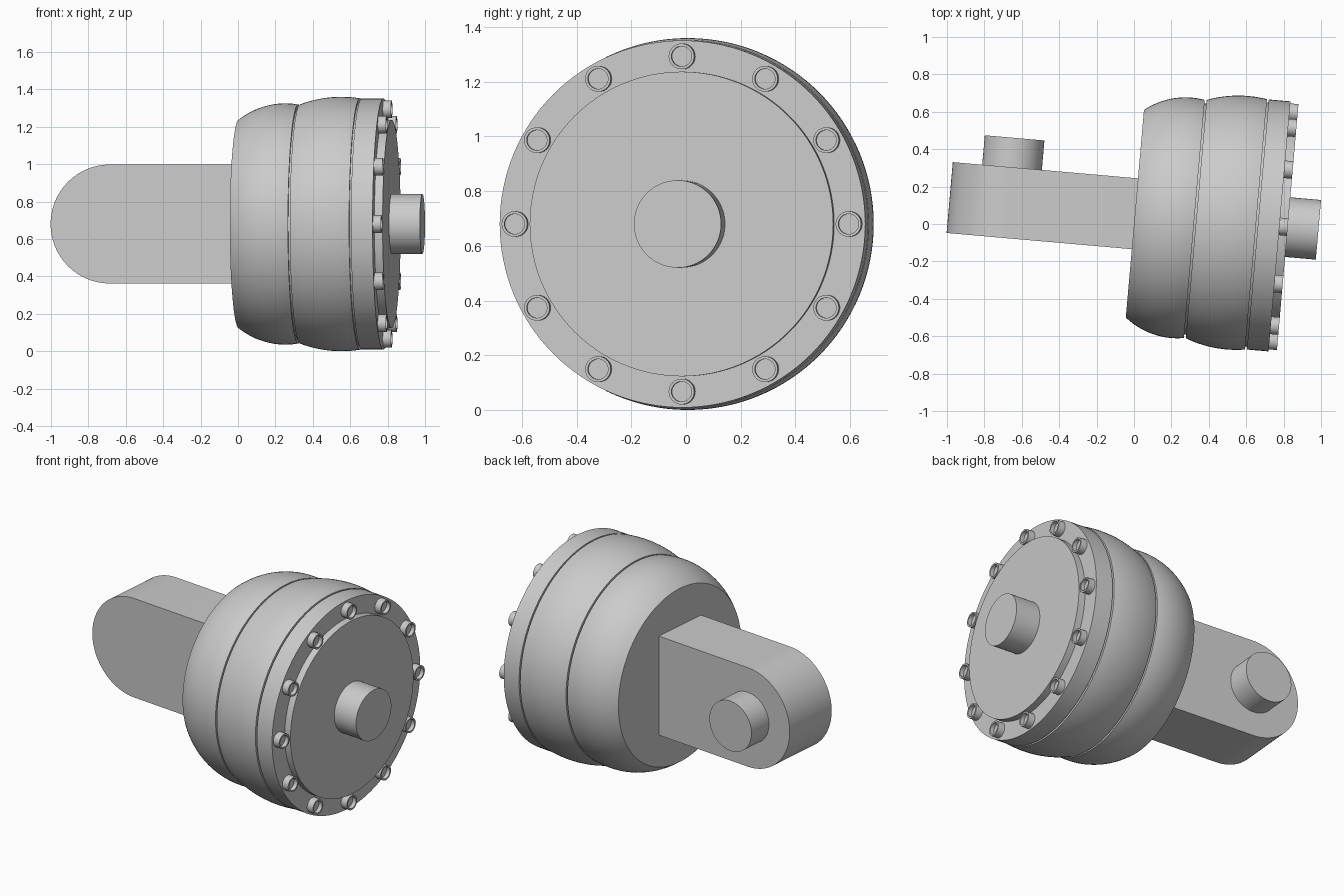
import bpy, bmesh
from math import sin, cos, pi, radians, sqrt
from mathutils import Matrix, Vector

cube = bpy.data.objects.get("Cube")
if cube:
    bpy.data.objects.remove(cube, do_unlink=True)

# One plain grey metal for everything
metal = bpy.data.materials.new("grey_metal")
metal.use_nodes = True
GREY = (0.6, 0.6, 0.6, 1)
metal.diffuse_color = GREY
metal.node_tree.nodes["Principled BSDF"].inputs["Base Color"].default_value = GREY

# The assembly is yawed slightly, with its main axis raised above the ground
PLACE = Matrix.Rotation(radians(-5), 4, 'Z') @ Matrix.Translation((0, 0.055, 0.68))


def finish(name, bm, local=Matrix()):
    bmesh.ops.recalc_face_normals(bm, faces=bm.faces)
    mesh = bpy.data.meshes.new(name)
    bm.to_mesh(mesh)
    bm.free()
    mesh.materials.append(metal)
    obj = bpy.data.objects.new(name, mesh)
    bpy.context.collection.objects.link(obj)
    obj.matrix_world = PLACE @ local
    bpy.ops.object.select_all(action='DESELECT')
    obj.select_set(True)
    bpy.context.view_layer.objects.active = obj
    bpy.ops.object.shade_smooth_by_angle(angle=radians(25))
    return obj


def lathe(name, profile, segments, local=Matrix()):
    """Turn (x, radius) points about the x axis and cap both ends."""
    bm = bmesh.new()
    rings = []
    for x, r in profile:
        rings.append([bm.verts.new((x, r * cos(2 * pi * i / segments),
                                    r * sin(2 * pi * i / segments)))
                      for i in range(segments)])
    for a, b in zip(rings, rings[1:]):
        for i in range(segments):
            j = (i + 1) % segments
            bm.faces.new((a[i], a[j], b[j], b[i]))
    bm.faces.new(rings[0])
    bm.faces.new(rings[-1])
    return finish(name, bm, local)


def bulge(start, end, peak, radius, curve, steps=14):
    """Circular-arc profile whose largest radius is at peak."""
    xs = [start + (end - start) * i / steps for i in range(steps + 1)]
    return [(x, radius - curve + sqrt(curve ** 2 - (x - peak) ** 2)) for x in xs]


# Housing: two bulged sections and a straight flange, parted by narrow grooves
housing = bulge(0, 0.319, 0.25, 0.645, 0.4)
housing += [(0.319, 0.62), (0.329, 0.62)]
housing += bulge(0.329, 0.65, 0.55, 0.68, 0.625)
housing += [(0.65, 0.655), (0.66, 0.655), (0.66, 0.671), (0.776, 0.671)]
lathe("housing", housing, 128)

# Cover plate and output shaft
lathe("cover_plate", [(0.75, 0.557), (0.82, 0.557)], 128)
lathe("output_shaft", [(0.78, 0.16), (0.985, 0.16)], 64)

# Ring of socket-head bolts
head = [(0.76, 0.047), (0.82, 0.047), (0.82, 0.037), (0.795, 0.037)]
for k in range(12):
    angle = k * pi / 6
    spot = Vector((0, 0.613 * cos(angle), 0.613 * sin(angle)))
    lathe(f"bolt_{k + 1}", head, 32, Matrix.Translation(spot))

# Mounting arm: flat bar with a rounded end
ARM_R, EYE_X, HALF = 0.318, -0.676, 0.19
outline = [(0.02, -ARM_R), (0.02, ARM_R)]
for i in range(49):
    t = pi / 2 + pi * i / 48
    outline.append((EYE_X + ARM_R * cos(t), ARM_R * sin(t)))
bm = bmesh.new()
side = bm.faces.new([bm.verts.new((x, -HALF, z)) for x, z in outline])
extruded = bmesh.ops.extrude_face_region(bm, geom=[side])["geom"]
bmesh.ops.translate(bm, vec=(0, 2 * HALF, 0),
                    verts=[v for v in extruded if isinstance(v, bmesh.types.BMVert)])
finish("mounting_arm", bm)

# Pivot pin on the rear side of the arm
lathe("pivot_pin", [(HALF - 0.03, 0.16), (0.348, 0.16)], 64,
      Matrix.Translation((EYE_X, 0, 0)) @ Matrix.Rotation(pi / 2, 4, 'Z'))
